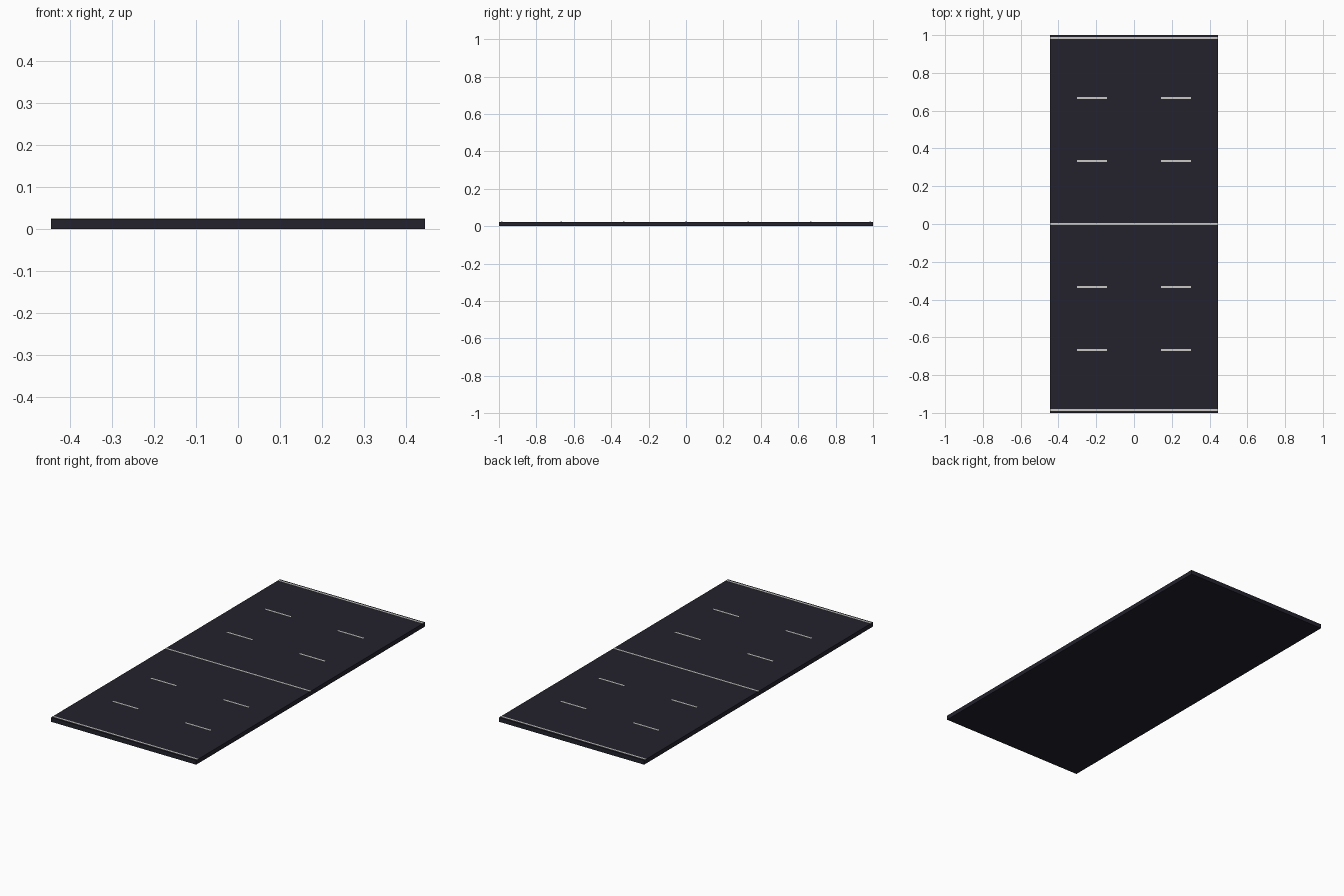
import bpy

if "Cube" in bpy.data.objects:
    bpy.data.objects.remove(bpy.data.objects["Cube"])


def material(name, rgb):
    m = bpy.data.materials.new(name)
    m.diffuse_color = (*rgb, 1)
    m.use_nodes = True
    m.node_tree.nodes["Principled BSDF"].inputs["Base Color"].default_value = m.diffuse_color
    return m


def box(name, x0, x1, y0, y1, z0, z1, mat):
    bpy.ops.mesh.primitive_cube_add(size=1, location=((x0 + x1) / 2, (y0 + y1) / 2, (z0 + z1) / 2))
    ob = bpy.context.object
    ob.name = name
    ob.scale = (x1 - x0, y1 - y0, z1 - z0)
    bpy.ops.object.transform_apply(location=False, rotation=False, scale=True)
    ob.data.materials.append(mat)
    return ob


asphalt = material("dark asphalt", (0.0168, 0.0160, 0.0262))
paint = material("off white paint", (0.60, 0.59, 0.56))

W, TOP = 0.444, 0.024   # half width and road height
LINE = 0.005            # half thickness of painted lines

# Road slab
box("road_slab", -W, W, -1, 1, 0, TOP, asphalt)

# Full-width lines at both ends and the middle
for y in (-0.985, 0, 0.985):
    box("cross_line", -W, W, y - LINE, y + LINE, TOP - 0.0005, TOP + 0.001, paint)

# Short lane dashes, two per row
for y in (-0.667, -0.333, 0.333, 0.667):
    for x in (-0.222, 0.222):
        box("lane_dash", x - 0.079, x + 0.079, y - LINE, y + LINE, TOP - 0.0005, TOP + 0.001, paint)
